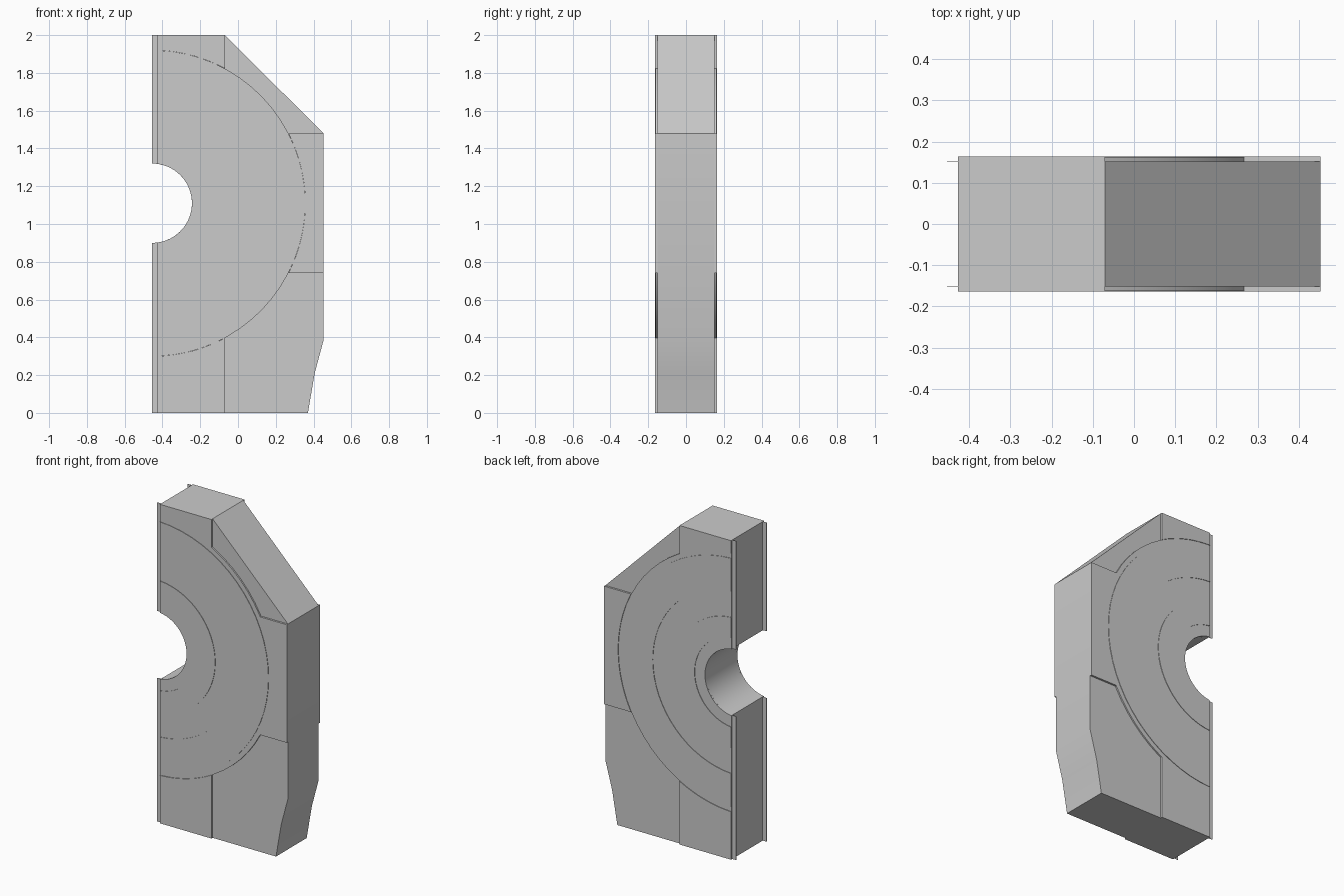
import bpy, bmesh, math

if "Cube" in bpy.data.objects:
    bpy.data.objects.remove(bpy.data.objects["Cube"], do_unlink=True)

grey = bpy.data.materials.new("plain_grey")
grey.use_nodes = True
grey.diffuse_color = (0.6, 0.6, 0.6, 1)
grey.node_tree.nodes["Principled BSDF"].inputs["Base Color"].default_value = (0.6, 0.6, 0.6, 1)

# Outlines are measured from the centre of the half-round notch
CX, CZ = -0.454, 1.11
TOP, BOTTOM, SIDE = 0.89, -1.11, 0.907
HOLE, DISC = 0.21, 0.81
INSET = 0.027
ARM_X, ARM_Z = 0.384, 0.37


def arc(r, a0, a1, n=32):
    return [(r * math.cos(a0 + (a1 - a0) * i / n),
             r * math.sin(a0 + (a1 - a0) * i / n)) for i in range(n + 1)]


def limit(r, x):
    """Angle at which a circle of radius r crosses the line at x."""
    return math.acos(x / r)


def prism(name, outline, y0, y1):
    """Extrude an outline in the xz plane from y0 to y1."""
    bm = bmesh.new()
    face = bm.faces.new([bm.verts.new((CX + x, y0, CZ + z)) for x, z in outline])
    ext = bmesh.ops.extrude_face_region(bm, geom=[face])
    moved = [v for v in ext["geom"] if isinstance(v, bmesh.types.BMVert)]
    bmesh.ops.translate(bm, verts=moved, vec=(0, y1 - y0, 0))
    bmesh.ops.recalc_face_normals(bm, faces=bm.faces)
    mesh = bpy.data.meshes.new(name)
    bm.to_mesh(mesh)
    bm.free()
    mesh.materials.append(grey)
    obj = bpy.data.objects.new(name, mesh)
    bpy.context.collection.objects.link(obj)
    bpy.ops.object.select_all(action="DESELECT")
    obj.select_set(True)
    bpy.context.view_layer.objects.active = obj
    bpy.ops.object.shade_smooth_by_angle(angle=math.radians(25))
    return obj


def slab(x):
    """Full silhouette with its straight edge at x."""
    a = limit(HOLE, x)
    return [(x, BOTTOM), (0.824, BOTTOM), (0.86, -0.9), (SIDE, -0.725),
            (SIDE, ARM_Z), (ARM_X, TOP), (x, TOP)] + arc(HOLE, a, -a)


def band(r0, r1):
    """Half ring between two radii, trimmed at the inset line."""
    a0, a1 = limit(r0, INSET), limit(r1, INSET)
    return arc(r1, -a1, a1) + arc(r0, a0, -a0)


# Main block
prism("body", slab(INSET), -0.15, 0.15)

# Raised faces on both sides
a_in, a_out = limit(DISC, INSET), limit(DISC, ARM_X)
a_side = math.asin(ARM_Z / DISC)
top_pad = arc(DISC, a_in, a_out) + [(ARM_X, TOP), (INSET, TOP)]
bottom_pad = arc(DISC, -a_in, -a_out) + [(ARM_X, BOTTOM), (INSET, BOTTOM)]
side_pad = arc(DISC, -a_side, a_side) + [(SIDE, ARM_Z), (SIDE, -ARM_Z)]

for side, s in (("front", -1), ("back", 1)):
    prism(side + "_skin", slab(0), s * 0.15, s * 0.152)
    prism(side + "_disc", band(HOLE, DISC), s * 0.152, s * 0.161)
    for name, r0, r1 in (("inner", 0.28, 0.41), ("outer", 0.57, 0.78)):
        prism(f"{side}_{name}_ring", band(r0, r1), s * 0.161, s * 0.164)
    for name, pad in (("top", top_pad), ("side", side_pad), ("bottom", bottom_pad)):
        prism(f"{side}_{name}_pad", pad, s * 0.152, s * 0.164)
